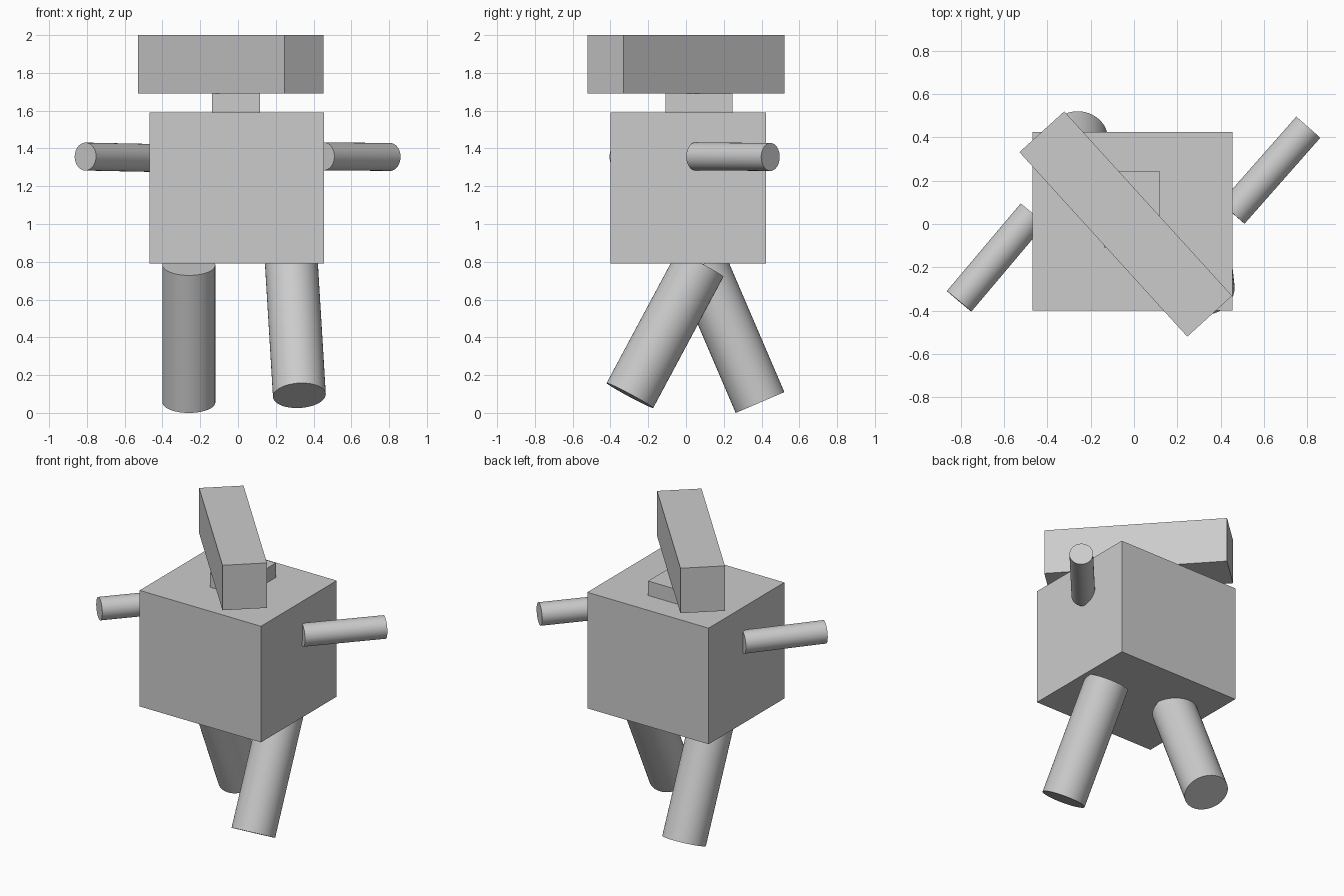
import bpy
from math import radians
from mathutils import Vector

if "Cube" in bpy.data.objects:
    bpy.data.objects.remove(bpy.data.objects["Cube"])


def box(name, center, size, turn=0):
    bpy.ops.mesh.primitive_cube_add(size=1, location=center, rotation=(0, 0, radians(turn)))
    ob = bpy.context.object
    ob.name = name
    ob.scale = size
    bpy.ops.object.transform_apply(location=False, rotation=False, scale=True)
    return ob


def limb(name, start, end, radius):
    a, b = Vector(start), Vector(end)
    bpy.ops.mesh.primitive_cylinder_add(vertices=48, radius=radius, depth=(b - a).length,
                                        location=(a + b) / 2)
    ob = bpy.context.object
    ob.name = name
    ob.rotation_euler = (b - a).to_track_quat('Z', 'Y').to_euler()
    bpy.ops.object.shade_smooth_by_angle(angle=radians(40))
    return ob


# Body, neck and turned head
box("torso", (-0.007, 0.012, 1.19), (0.925, 0.825, 0.80))
box("neck", (-0.01, 0.068, 1.64), (0.255, 0.355, 0.10))
box("head", (-0.038, 0.0, 1.845), (1.152, 0.28, 0.31), -47.7)

# Arms swing in opposite directions
limb("right_arm", (0.455, 0.05, 1.358), (0.805, 0.447, 1.355), 0.074)
limb("left_arm", (-0.467, 0.047, 1.35), (-0.808, -0.357, 1.357), 0.074)

# Legs in mid stride
limb("right_leg", (0.283, 0.075, 0.787), (0.325, -0.297, 0.092), 0.14)
limb("left_leg", (-0.26, 0.08, 0.783), (-0.26, 0.392, 0.055), 0.14)
